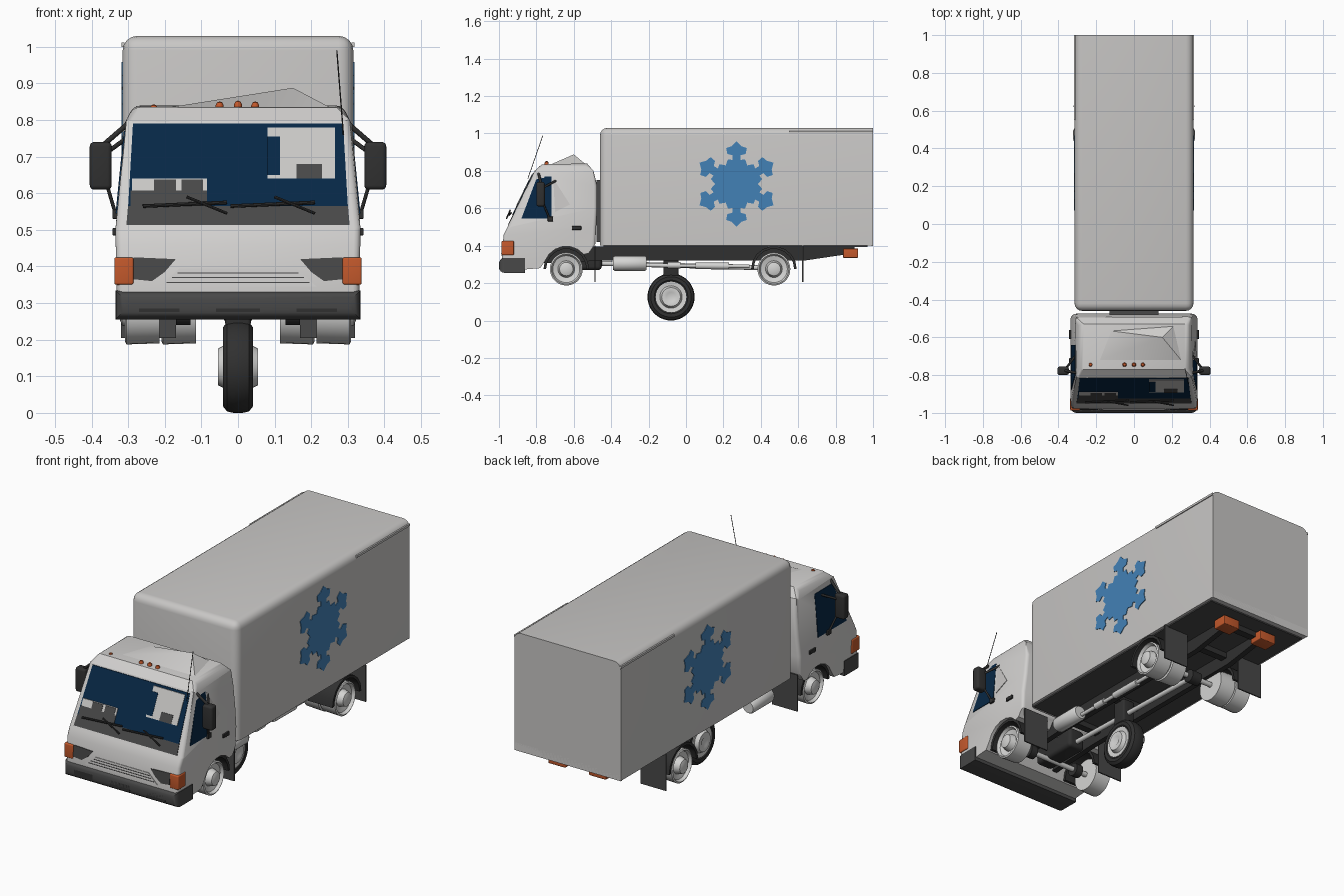
import bpy, bmesh, math
from mathutils import Vector

if "Cube" in bpy.data.objects:
    bpy.data.objects.remove(bpy.data.objects["Cube"])
made = []


def mat(name, *rgb):
    m = bpy.data.materials.new(name)
    m.use_nodes = True
    m.diffuse_color = (*rgb, 1)
    m.node_tree.nodes["Principled BSDF"].inputs["Base Color"].default_value = (*rgb, 1)
    return m


CAB = mat("cab_white", .64, .63, .62)
CARGO = mat("cargo_grey", .58, .57, .56)
METAL = mat("bare_metal", .66, .66, .65)
BLACK = mat("black_plastic", .03, .03, .03)
DARK = mat("dark_grey", .065, .065, .065)
GLASS = mat("navy_glass", .002, .02, .06)
AMBER = mat("amber_orange", .55, .10, .025)
BLUE = mat("snow_blue", .055, .22, .47)


def finish(name, bm, material):
    bmesh.ops.recalc_face_normals(bm, faces=bm.faces)
    me = bpy.data.meshes.new(name)
    bm.to_mesh(me)
    bm.free()
    me.materials.append(material)
    ob = bpy.data.objects.new(name, me)
    bpy.context.collection.objects.link(ob)
    made.append(ob)
    return ob


def prism(pts, push):
    """Polygon swept along a vector."""
    bm = bmesh.new()
    face = bm.faces.new([bm.verts.new(p) for p in pts])
    new = bmesh.ops.extrude_face_region(bm, geom=[face])["geom"]
    bmesh.ops.translate(bm, vec=push, verts=[v for v in new if isinstance(v, bmesh.types.BMVert)])
    return bm


def plate(name, pts, push, material):
    return finish(name, prism(pts, push), material)


def box(name, x, y, z, material, bevel=0, pick=lambda e: True):
    pts = [(x[0], y[0], z[0]), (x[1], y[0], z[0]), (x[1], y[1], z[0]), (x[0], y[1], z[0])]
    bm = prism(pts, (0, 0, z[1] - z[0]))
    if bevel:
        bmesh.ops.bevel(bm, geom=[e for e in bm.edges if pick(e)], offset=bevel,
                        segments=4, profile=.5, affect='EDGES')
    return finish(name, bm, material)


def lathe(name, centre, axis, profile, material, steps=28):
    """Profile of (distance along axis, radius) turned about the axis."""
    bm = bmesh.new()
    turn = Vector(axis).to_track_quat('Z', 'Y')
    rings = []
    for h, r in profile:
        rings.append([bm.verts.new(Vector(centre) + turn @ Vector((
            r * math.cos(math.tau * i / steps), r * math.sin(math.tau * i / steps), h)))
            for i in range(steps)])
    for a, b in zip(rings, rings[1:]):
        for i in range(steps):
            j = (i + 1) % steps
            bm.faces.new((a[i], a[j], b[j], b[i]))
    bmesh.ops.remove_doubles(bm, verts=bm.verts, dist=1e-5)
    return finish(name, bm, material)


def rod(name, p, q, r, material, steps=12):
    d = Vector(q) - Vector(p)
    return lathe(name, p, d, [(0, 0), (0, r), (d.length, r), (d.length, 0)], material, steps)


def lerp(table, z):
    for (z0, a), (z1, b) in zip(table, table[1:]):
        if z <= z1:
            return a + (b - a) * max(0, z - z0) / (z1 - z0)
    return table[-1][1]


# Cab: side profile with a wheel arch, tapered upward, rounded at the rim
FRONT = [(.30, -.985), (.34, -.985), (.46, -.975), (.51, -.95), (.80, -.81), (.835, -.77)]
HALF = [(.28, .33), (.5, .335), (.8, .305), (.84, .285)]
outline = [(y, z) for z, y in FRONT]
outline += [(-.53, .84), (-.495, .80), (-.475, .72), (-.475, .60), (-.485, .41), (-.52, .36)]
outline += [(-.64 + .122 * math.cos(a), .275 + .122 * math.sin(a))
            for a in (math.radians(40 + 20 * i) for i in range(7))]
outline += [(-.78, .28), (-.90, .27)]
bm = prism([(-1, y, z) for y, z in outline], (2, 0, 0))
for cut in (.5, .8):
    bmesh.ops.bisect_plane(bm, geom=bm.verts[:] + bm.edges[:] + bm.faces[:],
                           plane_co=(0, 0, cut), plane_no=(0, 0, 1))
for v in bm.verts:
    v.co.x = math.copysign(lerp(HALF, v.co.z), v.co.x)
bm.normal_update()


def is_rim(e):
    n = sorted(abs(f.normal.x) for f in e.link_faces)
    mid = (e.verts[0].co + e.verts[1].co) / 2
    return n[0] < .6 < n[-1] and (mid.z > .45 or mid.y < -.93)


bmesh.ops.bevel(bm, geom=[e for e in bm.edges if is_rim(e)], offset=.018, segments=3,
                profile=.5, affect='EDGES')
finish("cab_shell", bm, CAB)


def front_plate(name, pts, material, layer=1):
    plate(name, [(x, lerp(FRONT, z) + .001, z) for x, z in pts], (0, -.003 * layer - .001, 0), material)


def rect(x0, x1, z0, z1):
    return [(x0, z0), (x1, z0), (x1, z1), (x0, z1)]


# Windscreen and what shows behind it
front_plate("windscreen", [(-.30, .565), (.30, .565), (.287, .79), (-.287, .79)], GLASS)
front_plate("cowl_band", [(-.305, .513), (.305, .513), (.30, .57), (-.30, .57)], DARK)
front_plate("cabin_opening", rect(.08, .265, .64, .78), CARGO, 2)
front_plate("opening_pillar", rect(.08, .115, .65, .755), GLASS, 2.5)
front_plate("passenger_headrest", rect(.16, .23, .64, .68), DARK, 2.5)
front_plate("lower_dashboard", rect(-.293, -.085, .565, .607), DARK, 2)
front_plate("light_dashboard", rect(-.29, -.085, .607, .64), CARGO, 2)
for x in (-.20, -.125):
    front_plate("driver_headrest", rect(x - .03, x + .03, .607, .638), DARK, 2.5)
for x in (-.14, .10):
    rod("wiper", (x - .12, -.945, .565), (x + .11, -.935, .575), .005, BLACK, 8)
    rod("wiper_arm", (x + .11, -.96, .545), (x, -.94, .59), .004, BLACK, 8)

# Grille and headlights
front_plate("grille", [(-.215, .345), (.215, .345), (.16, .395), (-.16, .395)], CAB, 1)
for i in range(3):
    w = .195 - .015 * i
    front_plate("grille_slit", rect(-w, w, .355 + .013 * i, .358 + .013 * i), DARK, 1.5)
for s in (-1, 1):
    front_plate("headlight", [(s * x, z) for x, z in
                              [(.17, .42), (.285, .425), (.285, .365), (.235, .36), (.20, .385)]], DARK)
    box("front_indicator", sorted((s * .285, s * .338)), (-.987, -.92), (.35, .425), AMBER, .006)

# Front bumper with lamp recesses
box("front_bumper", (-.335, .335), (-1, -.86), (.255, .335), DARK, .03,
    lambda e: all(v.co.y < -.9 for v in e.verts))
for x, w in ((-.215, .055), (0, .06), (.215, .055)):
    box("bumper_recess", (x - w, x + w), (-1.0, -.99), (.275, .305), BLACK)

# Roof deflector, marker lamps and antenna
bm = bmesh.new()
base = [bm.verts.new(p) for p in [(-.25, -.745, .825), (.27, -.745, .825), (.22, -.53, .83), (-.17, -.56, .83)]]
peak = bm.verts.new((.15, -.60, .888))
bm.faces.new(base)
for i in range(4):
    bm.faces.new((base[i], base[(i + 1) % 4], peak))
finish("roof_deflector", bm, CAB)
for x, z in ((-.23, .832), (-.05, .84), (0, .842), (.047, .84)):
    lathe("marker_lamp", (x, -.745, z - .012), (0, 0, 1),
          [(0, 0), (0, .011), (.012, .011), (.02, .007), (.023, 0)], AMBER, 12)
rod("antenna", (.288, -.845, .76), (.27, -.765, .99), .0018, BLACK, 6)

# Side windows, door handles and mirrors
for s in (-1, 1):
    def side_plate(name, pts, material, s=s):
        plate(name, [(s * (lerp(HALF, z) - .002), y, z) for y, z in pts], (s * .006, 0, 0), material)
    back = -.72 if s > 0 else -.64
    side_plate("side_window", [(-.88, .545), (back, .545), (back, .77), (-.795, .77)], GLASS)
    if s > 0:
        side_plate("window_reveal", [(-.71, .76), (-.62, .62), (-.70, .58)], CARGO)
    box("door_handle", sorted((s * .33, s * .343)), (-.61, -.56), (.485, .505), BLACK, .003)
    box("side_mirror", sorted((s * .345, s * .405)), (-.80, -.755), (.61, .74), BLACK, .012)
    rod("mirror_upper_arm", (s * .295, -.79, .795), (s * .37, -.775, .73), .007, BLACK)
    rod("mirror_inner_arm", (s * .305, -.69, .75), (s * .36, -.765, .71), .006, BLACK)
    rod("mirror_lower_arm", (s * .36, -.765, .63), (s * .335, -.73, .545), .005, BLACK)
    box("mirror_foot", sorted((s * .325, s * .343)), (-.74, -.71), (.53, .555), BLACK, .003)

# Cargo body: rounded along the roof sides and around the front
box("cargo_body", (-.315, .315), (-.46, 1), (.40, 1.03), CARGO, .04,
    lambda e: sum((all(v.co.y < 0 for v in e.verts), all(v.co.z > 1 for v in e.verts))) and
    not all(v.co.y > .9 for v in e.verts) and not all(v.co.z < .5 for v in e.verts))
box("cargo_floor", (-.30, .30), (-.44, .97), (.393, .401), DARK)
box("rear_sill", (-.315, .315), (.99, 1.0), (.398, .44), CAB)
box("cab_intake", (-.13, .13), (-.478, -.455), (.42, .75), DARK)
for s in (-1, 1):
    box("roof_side_trim", sorted((s * .31, s * .318)), (.55, 1), (1.0, 1.012), CARGO)

# Snowflake decoration on both flanks
half_arm = [(-30, .115), (-19, .14), (-10, .13), (-8, .155), (-17, .168), (-16, .20), (-8, .203)]
arm = half_arm + [(0, .228)] + [(-a, r) for a, r in half_arm[:0:-1]]
flake = [(math.radians(90 + 60 * k + a), r) for k in range(6) for a, r in arm]
for s in (-1, 1):
    plate("snowflake_decal", [(s * .314, .27 + r * math.cos(a), .73 + r * math.sin(a)) for a, r in flake],
          (s * .004, 0, 0), BLUE)

# Chassis rails, cross members and tail lights
rail = [(-.90, .30), (-.45, .32), (.63, .32), (.90, .36), (.90, .397), (-.90, .397)]
for s in (-1, 1):
    plate("chassis_rail", [(s * .11 - .015, y, z) for y, z in rail], (.03, 0, 0), BLACK)
    box("tail_light", sorted((s * .07, s * .17)), (.84, .92), (.335, .385), AMBER, .004)
for y in (-.40, -.08, .25, .60, .86):
    box("cross_member", (-.11, .11), (y - .02, y + .02), (.36, .39), BLACK)

# Road wheels: bare rims, guards, flaps and axles
RIM = [(-.09, 0), (-.09, .085), (0, .088), (.004, .08), (-.012, .072), (-.02, .045),
       (.012, .036), (.018, .02), (.018, 0)]
for y in (-.64, .47):
    rod("axle", (-.28, y, .275), (.28, y, .275), .014, METAL)
    for s in (-1, 1):
        lathe("wheel_rim", (s * .305, y, .275), (s, 0, 0), RIM, METAL)
        if y > 0:
            lathe("inner_rear_rim", (s * .205, y, .275), (s, 0, 0), RIM[:4] + [(-.03, 0)], METAL)
        arc = [(r, math.radians(a)) for r, a in
               [(.122, 20 * i) for i in range(10)] + [(.108, 180 - 20 * i) for i in range(10)]]
        plate("wheel_guard", [(s * .17, y + r * math.cos(a), .275 + r * math.sin(a)) for r, a in arc],
              (s * .145, 0, 0), BLACK)
        box("mud_flap", sorted((s * .17, s * .32)), (y + .15, y + .157), (.205, .40), DARK)
        lathe("brake_hub", (s * .15, y, .275), (1, 0, 0),
              [(-.02, 0), (-.02, .035), (.02, .035), (.02, 0)], BLACK, 16)
lathe("differential", (0, .47, .275), (1, 0, 0), [(-.05, 0), (-.03, .035), (.03, .035), (.05, 0)], BLACK, 16)
rod("drive_shaft", (0, -.62, .31), (0, .47, .28), .013, METAL)
box("gearbox", (-.05, .05), (-.72, -.45), (.27, .38), BLACK, .02)

# Tanks and exhaust
for x, r in ((.18, .04), (-.22, .035)):
    lathe("tank", (x, -.39, .305), (0, 1, 0), [(0, 0), (0, r * .85), (.01, r), (.17, r), (.18, r * .85), (.18, 0)], METAL)
rod("exhaust_pipe", (.17, -.21, .295), (.17, .34, .29), .010, METAL)
rod("silencer", (.17, .05, .293), (.17, .23, .291), .018, METAL)
rod("exhaust_joint", (.17, -.10, .295), (.17, -.03, .295), .017, METAL)

# Spare wheel slung under the middle
lathe("spare_tyre", (0, -.08, .126), (1, 0, 0),
      [(-.03, .078), (-.04, .09), (-.041, .108), (-.03, .122), (-.012, .126), (.012, .126),
       (.03, .122), (.041, .108), (.04, .09), (.03, .078), (-.03, .078)], BLACK, 40)
lathe("spare_rim", (0, -.08, .126), (1, 0, 0),
      [(-.04, 0), (-.055, .025), (-.055, .05), (-.035, .06), (-.038, .082),
       (.038, .082), (.035, .06), (.055, .05), (.055, .025), (.04, 0)], METAL)
box("spare_carrier", (-.035, .035), (-.12, -.04), (.235, .37), BLACK, .01)

# Smooth shading with crisp corners
bpy.ops.object.select_all(action='DESELECT')
for ob in made:
    ob.select_set(True)
bpy.context.view_layer.objects.active = made[0]
bpy.ops.object.shade_smooth_by_angle(angle=math.radians(35))
